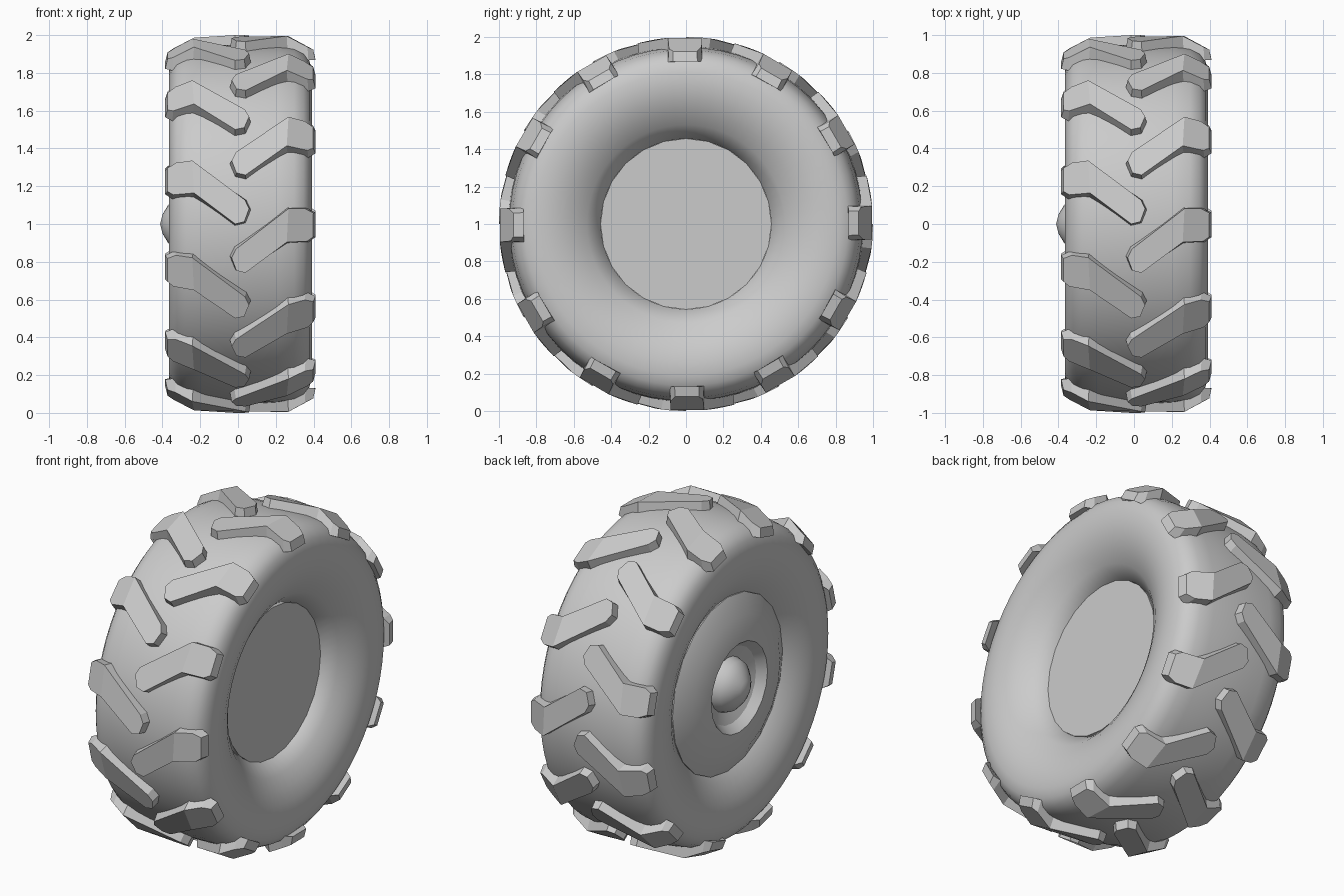
import bpy, bmesh, math
from mathutils import Vector

cube = bpy.data.objects.get("Cube")
if cube:
    bpy.data.objects.remove(cube, do_unlink=True)

MID = 0.0125   # middle of the tyre along its axle

grey = bpy.data.materials.new("plain_grey")
GREY = (0.6, 0.6, 0.6, 1)
grey.diffuse_color = GREY
grey.use_nodes = True
grey.node_tree.nodes["Principled BSDF"].inputs["Base Color"].default_value = GREY


def polar(x, r, a):
    """Point around the axle; angle zero is the front, rising upward."""
    return Vector((x, -r * math.cos(a), 1 + r * math.sin(a)))


def finish(name, bm, smooth_angle=None):
    bmesh.ops.recalc_face_normals(bm, faces=bm.faces)
    mesh = bpy.data.meshes.new(name)
    bm.to_mesh(mesh)
    bm.free()
    mesh.materials.append(grey)
    obj = bpy.data.objects.new(name, mesh)
    bpy.context.collection.objects.link(obj)
    if smooth_angle:
        bpy.ops.object.select_all(action="DESELECT")
        obj.select_set(True)
        bpy.context.view_layer.objects.active = obj
        bpy.ops.object.shade_smooth_by_angle(angle=math.radians(smooth_angle))
    return obj


def lathe(name, profile, sides, smooth_angle, closed=False):
    """Turn (x, radius) points around the axle; zero radius makes a tip."""
    bm = bmesh.new()
    rings = []
    for x, r in profile:
        if r == 0:
            rings.append([bm.verts.new((x, 0, 1))] * sides)
        else:
            rings.append([bm.verts.new(polar(x, r, math.tau * i / sides)) for i in range(sides)])
    pairs = list(zip(rings, rings[1:]))
    if closed:
        pairs.append((rings[-1], rings[0]))
    for a, b in pairs:
        for i in range(sides):
            j = (i + 1) % sides
            bm.faces.new(dict.fromkeys((a[i], a[j], b[j], b[i])))
    return finish(name, bm, smooth_angle)


# Tyre body: rounded shoulders and sidewalls that roll in towards the rim
half = [(0, 0.95), (0.2, 0.945), (0.285, 0.93), (0.335, 0.905), (0.365, 0.865),
        (0.379, 0.81), (0.379, 0.74), (0.365, 0.67), (0.335, 0.6), (0.29, 0.53), (0.22, 0.455)]
profile = [(MID - x, r) for x, r in reversed(half[1:])] + [(MID + x, r) for x, r in half]
lathe("tyre_body", profile, 64, 60, closed=True)

# Plain disc closing the left side
lathe("wheel_disc", [(0.236, 0), (0.236, 0.457), (0.2, 0.457)], 24, 30)

# Hub on the right side: bevelled rim, bowl and central dome
lathe("wheel_hub", [(-0.24, 0.53), (-0.28, 0.53), (-0.34, 0.42), (-0.36, 0.27),
                    (-0.31, 0.23), (-0.28, 0.16)], 20, 25)
lathe("hub_dome", [(-0.27, 0.165), (-0.33, 0.145), (-0.37, 0.1), (-0.4, 0.05), (-0.412, 0)], 20, 60)

# Tread lug outline: distance from the middle, and distance around the tread
OUTLINE = [Vector(p) for p in (
    (0.398, -0.08), (0.398, 0.07), (0.345, 0.1), (0.25, 0.095), (-0.035, -0.125),
    (-0.06, -0.18), (-0.03, -0.26), (0.03, -0.275), (0.25, -0.11), (0.36, -0.11))]
FOLD_A, FOLD_B = 3, 8


def inset(points, d):
    """Shrink a counter-clockwise outline by about d."""
    out = []
    for i, p in enumerate(points):
        e1 = (p - points[i - 1]).normalized()
        e2 = (points[(i + 1) % len(points)] - p).normalized()
        n = Vector((-e1.y - e2.y, e1.x + e2.x)).normalized()
        out.append(p + n * d)
    return out


def top_radius(x):
    return 1.0 - max(0, x - 0.25) * 0.55


def base_radius(x):
    return 0.92 if x < 0.3 else 0.872


def tread_lug(name, side, turn):
    bm = bmesh.new()

    def ring(points, radius):
        return [bm.verts.new(polar(MID + side * p.x, radius(p.x), turn + p.y)) for p in points]
    base = ring(OUTLINE, base_radius)
    top = ring(inset(OUTLINE, 0.014), top_radius)
    n = len(base)
    for i in range(n):
        j = (i + 1) % n
        bm.faces.new((base[i], base[j], top[j], top[i]))
    for loop in (top, base):
        bm.faces.new(loop[FOLD_A:FOLD_B + 1])
        bm.faces.new(loop[FOLD_B:] + loop[:FOLD_A + 1])
    finish(name, bm)


# Two staggered rows of twelve lugs
for k in range(12):
    turn = math.radians(30 * k)
    tread_lug(f"left_tread_lug_{k + 1}", 1, turn)
    tread_lug(f"right_tread_lug_{k + 1}", -1, turn + math.radians(15))
